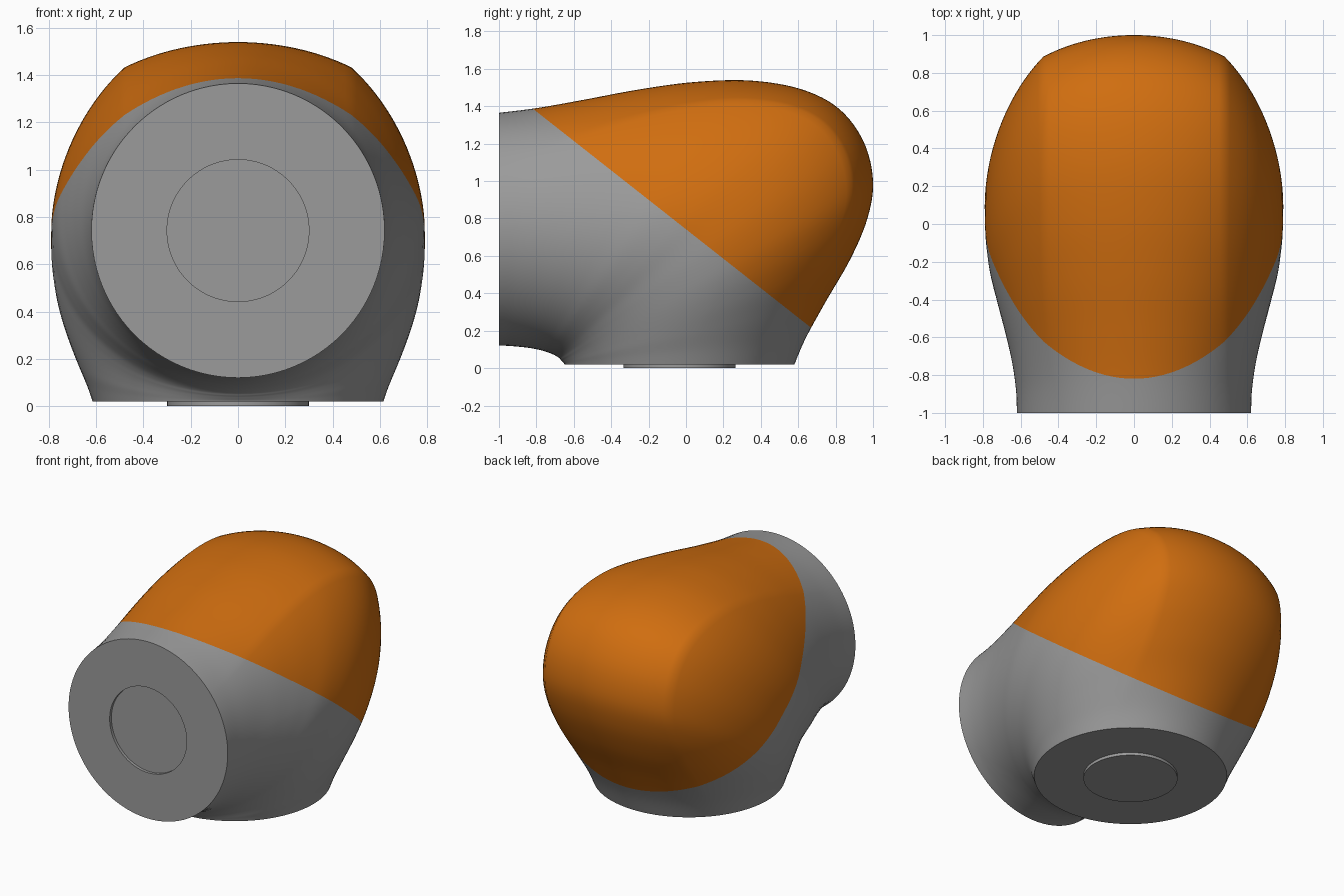
import bpy, bmesh, math
from mathutils import Vector

if "Cube" in bpy.data.objects:
    bpy.data.objects.remove(bpy.data.objects["Cube"])

# Section keys: inner y, inner z, outer y, outer z, half width
KEYS = [
    (-1.0, .12, -1.0, 1.365, .62), (-.95, .119, -.8, 1.39, .625),
    (-.88, .113, -.55, 1.434, .648), (-.82, .105, -.25, 1.49, .688),
    (-.77, .094, .05, 1.53, .73), (-.74, .085, .35, 1.537, .767),
    (-.71, .073, .62, 1.49, .786), (-.69, .062, .82, 1.385, .79),
    (-.677, .053, .95, 1.21, .788), (-.67, .045, 1.0, 1.0, .774),
    (-.665, .04, .97, .8, .752), (-.66, .034, .88, .585, .72),
    (-.655, .028, .75, .36, .68), (-.652, .024, .64, .16, .64),
    (-.65, .02, .58, .02, .615),
]
STEPS, CREASE, DROP = 6, .48, .115
N_SIDE, N_TOP = 20, 14


def spline(t):
    """Catmull-Rom through the section keys."""
    i = min(int(t), len(KEYS) - 2)
    f = t - i
    p = [KEYS[min(max(j, 0), len(KEYS) - 1)] for j in range(i - 1, i + 3)]
    return [.5 * (2 * b + (c - a) * f + (2 * a - 5 * b + 4 * c - d) * f * f
                  + (3 * b - a - 3 * c + d) * f ** 3) for a, b, c, d in zip(*p)]


def section(t):
    """Rounded section with a creased outer side, fading to an ellipse at the ends."""
    iy, iz, oy, oz, w = spline(t)
    inner, outer = Vector((0, iy, iz)), Vector((0, oy, oz))
    mid, a = (inner + outer) / 2, (outer - inner).length / 2
    axis = (outer - inner).normalized()
    s = max(0, math.sin(math.pi * t / (len(KEYS) - 1))) ** 1.9
    tc = math.acos(CREASE / w)
    natural = 1 - math.sin(tc)
    d = a * natural * (1 - s) + DROP * s
    p = 1 + .12 * s
    tall = (a - d) / math.sin(tc) ** p
    half = [(w * math.cos(th), tall * math.sin(th) ** p)
            for th in (tc * j / N_SIDE for j in range(N_SIDE + 1))]
    for j in range(1, N_TOP + 1):
        th = tc + (math.pi / 2 - tc) * j / N_TOP
        half.append((w * math.cos(th), a - d * (1 - math.sin(th)) / natural))
    low = [(w * math.cos(th), -a * math.sin(th))
           for th in (math.pi / 2 * j / 24 for j in range(1, 25))]
    right = low[::-1] + half
    left = [(-x, v) for x, v in right[1:-1]][::-1]
    return [Vector((x, 0, 0)) + mid + axis * v for x, v in right + left]


def disc_ring(ring, r, offset):
    """Shrink an end ring to a circle of radius r, moved by offset."""
    c = sum((min(ring, key=lambda q: q.y + q.z), max(ring, key=lambda q: q.y + q.z)),
            Vector()) / 2
    return [c + (q - c).normalized() * r + Vector(offset) for q in ring]


# Skin from the recessed front socket round the bend to the raised base disc
count = (len(KEYS) - 1) * STEPS
rings = [section(k / STEPS) for k in range(count + 1)]
front, base = rings[0], rings[-1]
rings = ([disc_ring(front, .3, (0, .02, 0)), disc_ring(front, .3, (0, 0, 0))] + rings
         + [disc_ring(base, .3, (0, 0, 0)), disc_ring(base, .3, (0, 0, -.02))])


def make_part(name, keep_upper, color):
    bm = bmesh.new()
    loops = [[bm.verts.new(q) for q in ring] for ring in rings]
    n = len(loops[0])
    for r0, r1 in zip(loops, loops[1:]):
        for j in range(n):
            bm.faces.new((r0[j], r0[(j + 1) % n], r1[(j + 1) % n], r1[j]))
    bm.faces.new(loops[0])
    bm.faces.new(loops[-1])
    bmesh.ops.recalc_face_normals(bm, faces=bm.faces)
    # Sloping colour split
    bmesh.ops.bisect_plane(bm, geom=bm.verts[:] + bm.edges[:] + bm.faces[:],
                           plane_co=(0, -.81, 1.38), plane_no=(0, 1.165, 1.48),
                           clear_inner=keep_upper, clear_outer=not keep_upper)
    mesh = bpy.data.meshes.new(name)
    bm.to_mesh(mesh)
    bm.free()
    ob = bpy.data.objects.new(name, mesh)
    bpy.context.collection.objects.link(ob)
    bpy.ops.object.select_all(action='DESELECT')
    ob.select_set(True)
    bpy.context.view_layer.objects.active = ob
    bpy.ops.object.shade_smooth_by_angle(angle=math.radians(25))
    mat = bpy.data.materials.new(name + "_paint")
    mat.diffuse_color = color
    mat.use_nodes = True
    mat.node_tree.nodes["Principled BSDF"].inputs["Base Color"].default_value = mat.diffuse_color
    mesh.materials.append(mat)


# Dark grey elbow housing and orange cover
make_part("elbow_housing", False, (.325, .325, .325, 1))
make_part("elbow_cover", True, (.63, .155, .005, 1))
